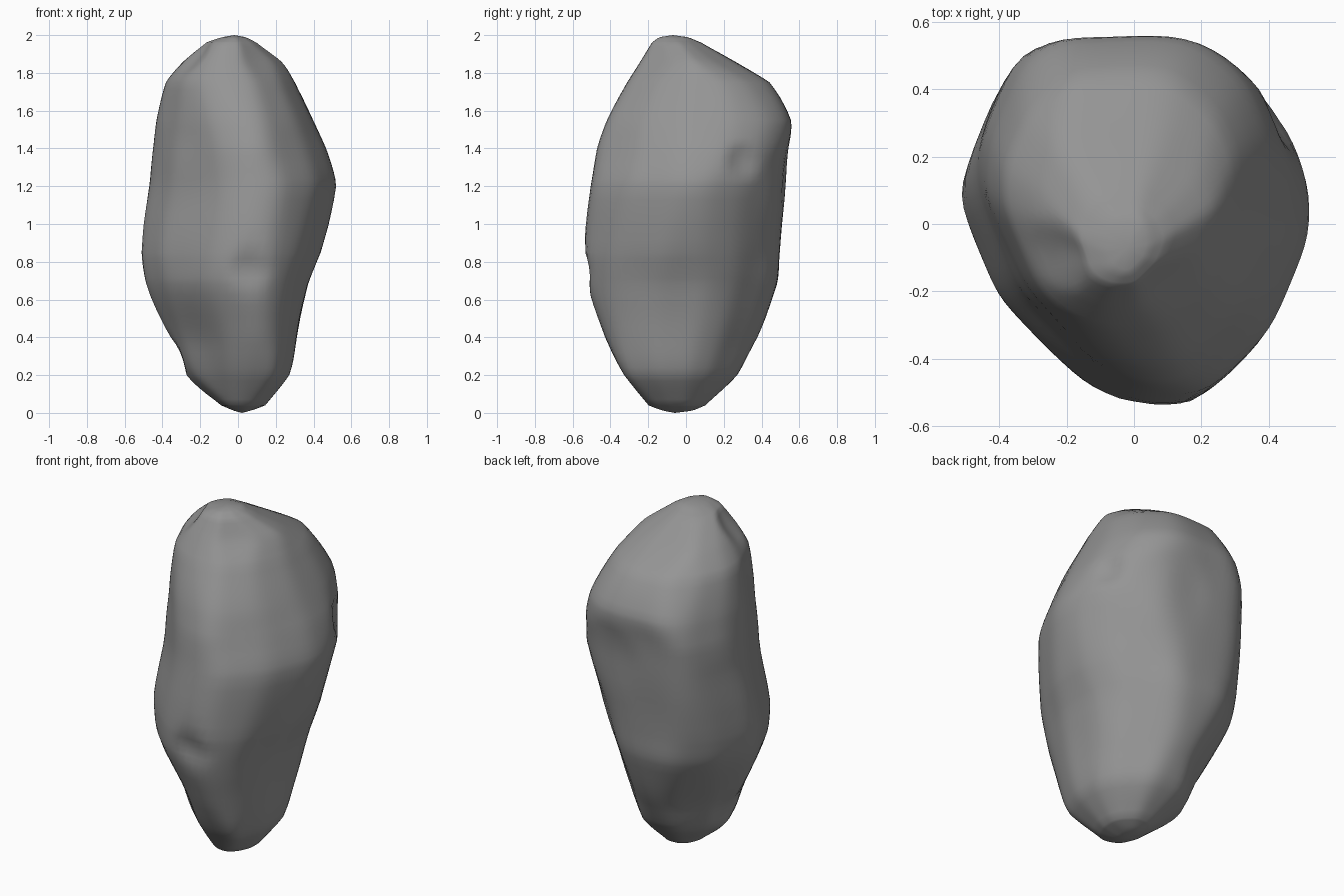
import bpy, bmesh, math
from mathutils import Vector, noise

if "Cube" in bpy.data.objects:
    bpy.data.objects.remove(bpy.data.objects["Cube"])

# Rock body: at each height, how far it reaches in eight compass directions
# z, +x, +x+y, +y, -x+y, -x, -x-y, -y, +x-y
LEVELS = [
    (0.01, .06, .04, .03, .02, .02, .07, .12, .11),
    (0.04, .14, .11, .10, .09, .09, .15, .20, .19),
    (0.20, .275, .25, .27, .27, .29, .24, .33, .365),
    (0.40, .31, .31, .38, .35, .38, .31, .43, .42),
    (0.68, .37, .40, .485, .51, .49, .43, .525, .48),
    (0.85, .44, .44, .495, .55, .525, .44, .55, .505),
    (1.20, .525, .53, .525, .59, .475, .385, .51, .51),
    (1.40, .465, .55, .545, .605, .45, .37, .475, .45),
    (1.55, .40, .53, .555, .56, .43, .36, .42, .39),
    (1.75, .30, .40, .445, .45, .38, .335, .31, .28),
    (1.86, .235, .24, .26, .33, .29, .27, .245, .19),
    (1.96, .10, .07, .08, .13, .17, .19, .18, .13),
    (1.99, .04, .02, .01, .04, .08, .13, .14, .09),
]
BOTTOM, TOP = Vector((0.02, -0.06, 0)), Vector((-0.02, -0.07, 2))
# How much each corner between two directions is cut back
BEVELS = (.925, .965, .97, .905, .865, .93, .985, .89)
# Chips: position, radius, depth
CHIPS = [
    ((0.06, -0.56, 0.76), 0.12, 0.035),
    ((-0.36, 0.06, 0.29), 0.13, 0.03),
    ((0.42, 0.30, 1.33), 0.10, 0.03),
    ((-0.24, -0.10, 1.90), 0.12, 0.025),
    ((0.15, 0.52, 1.25), 0.22, 0.015),
]
SEGS, STEPS, ROUND = 80, 5, 40


def section(level):
    """Ring of points: rounded polygon bounded by the reaches and corner cuts."""
    z, reach = level[0], level[1:]
    c = Vector(((reach[0] - reach[4]) / 2, (reach[2] - reach[6]) / 2, z))
    flat = Vector((c.x, c.y, 0))
    planes = []
    for k in range(8):
        a = k * math.pi / 4
        n = Vector((math.cos(a), math.sin(a), 0))
        planes.append((n, max(0.02, reach[k] - n.dot(flat))))
    for k in range(8):
        (n1, h1), (n2, h2) = planes[k], planes[(k + 1) % 8]
        corner = (h1 + h2) / (2 * math.cos(math.pi / 8))
        planes.append(((n1 + n2).normalized(), corner * BEVELS[k]))
    ring = []
    for i in range(SEGS):
        a = 2 * math.pi * i / SEGS
        d = Vector((math.cos(a), math.sin(a), 0))
        total = sum((max(0, n.dot(d)) / h) ** ROUND for n, h in planes)
        p = c + d * total ** (-1 / ROUND)
        # Chips and slight unevenness
        for pos, rad, depth in CHIPS:
            t = (p - Vector(pos)).length / rad
            if t < 1:
                p -= d * depth * (1 - t * t)
        p += d * 0.008 * noise.noise(p * 4)
        ring.append(p)
    return ring


def between(k, t):
    """Level part way between two measured ones, on a softened curve."""
    a, b = LEVELS[k], LEVELS[k + 1]
    prev, nxt = LEVELS[max(k - 1, 0)], LEVELS[min(k + 2, len(LEVELS) - 1)]
    dz = b[0] - a[0]
    out = [a[0] + dz * t]
    for j in range(1, 9):
        m0 = (b[j] - prev[j]) / (b[0] - prev[0]) * dz
        m1 = (nxt[j] - a[j]) / (nxt[0] - a[0]) * dz
        curve = ((2*t**3 - 3*t**2 + 1) * a[j] + (t**3 - 2*t**2 + t) * m0
                 + (3*t**2 - 2*t**3) * b[j] + (t**3 - t**2) * m1)
        line = a[j] + (b[j] - a[j]) * t
        out.append(0.5 * curve + 0.5 * line)
    return out


# Stack the sections
stack = [between(k, s / STEPS) for k in range(len(LEVELS) - 1) for s in range(STEPS)]
stack.append(LEVELS[-1])

bm = bmesh.new()
rings = [[bm.verts.new(p) for p in section(lv)] for lv in stack]
low, high = bm.verts.new(BOTTOM), bm.verts.new(TOP)
for r, q in zip(rings, rings[1:]):
    for i in range(SEGS):
        j = (i + 1) % SEGS
        bm.faces.new((r[i], r[j], q[j], q[i]))
for i in range(SEGS):
    j = (i + 1) % SEGS
    bm.faces.new((rings[0][j], rings[0][i], low))
    bm.faces.new((rings[-1][i], rings[-1][j], high))

# Soften the seams between levels
inner = [v for v in bm.verts if v not in (low, high)]
bmesh.ops.smooth_vert(bm, verts=inner, factor=0.4, use_axis_x=True, use_axis_y=True)

mesh = bpy.data.meshes.new("rock")
bm.to_mesh(mesh)
bm.free()
rock = bpy.data.objects.new("rock", mesh)
bpy.context.collection.objects.link(rock)

# Dark stone
stone = bpy.data.materials.new("dark_stone")
stone.diffuse_color = (0.3, 0.3, 0.3, 1)
stone.use_nodes = True
stone.node_tree.nodes["Principled BSDF"].inputs["Base Color"].default_value = stone.diffuse_color
mesh.materials.append(stone)

bpy.context.view_layer.objects.active = rock
rock.select_set(True)
bpy.ops.object.shade_smooth_by_angle(angle=math.radians(45))
